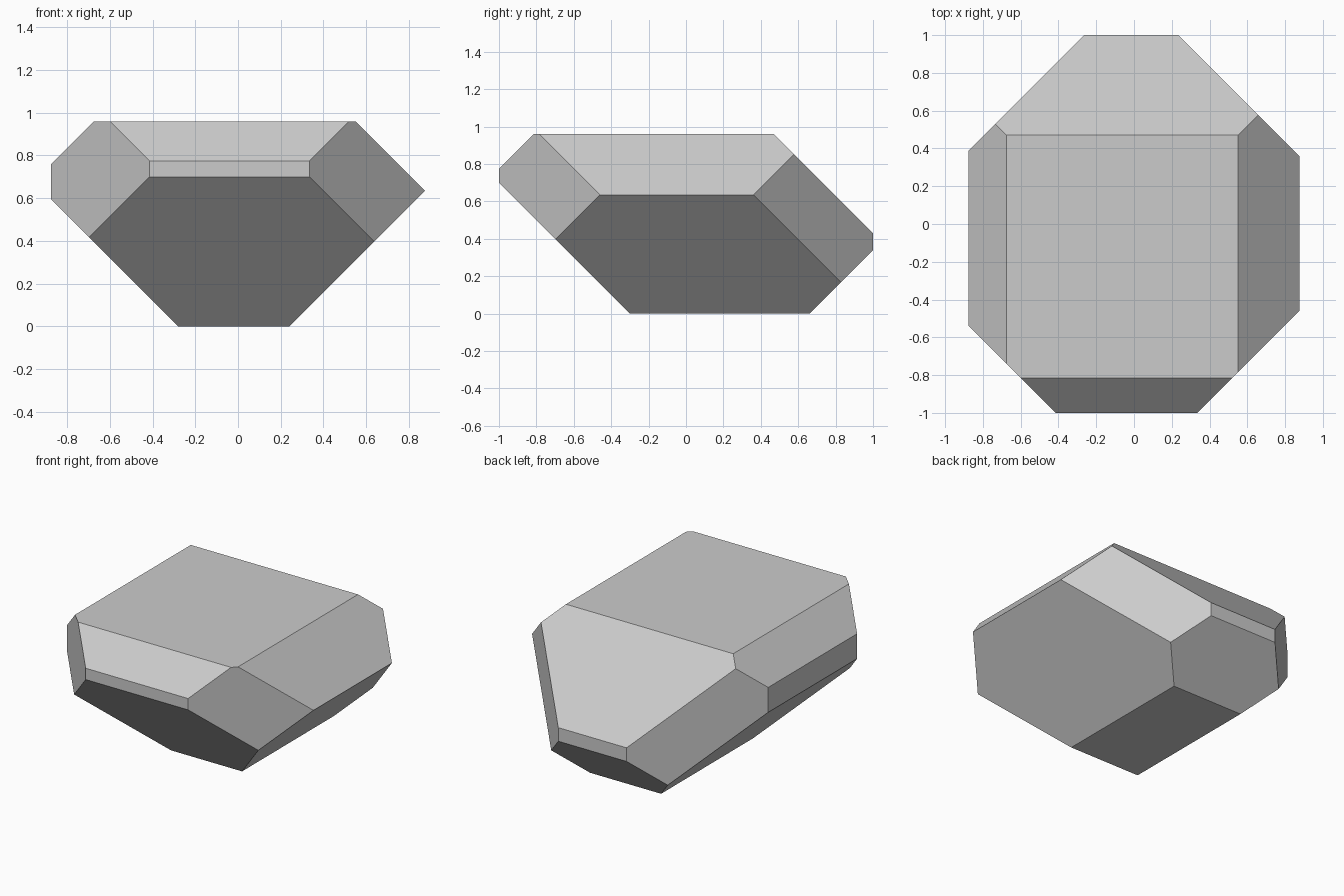
import bpy, bmesh
from mathutils import Vector

if "Cube" in bpy.data.objects:
    bpy.data.objects.remove(bpy.data.objects["Cube"])

# Oversized starting block; its remaining sides become the flat top, bottom, front, back and left
lo, hi = Vector((-0.875, -1.0, 0.0)), Vector((0.95, 1.0, 0.96))
bm = bmesh.new()
bmesh.ops.create_cube(bm, size=1.0)
for v in bm.verts:
    v.co = Vector([(lo[i] + hi[i]) / 2 + v.co[i] * (hi[i] - lo[i]) for i in range(3)])


def chamfer(normal, limit):
    """Cut away everything where normal . p > limit and cap the cut."""
    n = Vector(normal)
    cut = bmesh.ops.bisect_plane(
        bm, geom=bm.verts[:] + bm.edges[:] + bm.faces[:], dist=1e-5,
        plane_co=n * limit / n.length_squared, plane_no=n, clear_outer=True)
    edges = [e for e in cut["geom_cut"] if isinstance(e, bmesh.types.BMEdge)]
    bmesh.ops.edgeloop_fill(bm, edges=edges)


# 45 degree facets: direction and distance
for normal, limit in [
    # left and right slopes
    ((-1, 0, -1), 0.28), ((1, 0, -1), 0.24), ((1, 0, 1), 1.51), ((-1, 0, 1), 1.635),
    # front and back slopes
    ((0, -1, -1), 0.30), ((0, 1, -1), 0.66), ((0, 1, 1), 1.43), ((0, -1, 1), 1.775),
    # upright corners
    ((-1, 1, 0), 1.265), ((1, 1, 0), 1.235), ((1, -1, 0), 1.335), ((-1, -1, 0), 1.415),
]:
    chamfer(normal, limit)

bmesh.ops.remove_doubles(bm, verts=bm.verts[:], dist=1e-4)
bmesh.ops.recalc_face_normals(bm, faces=bm.faces[:])

mesh = bpy.data.meshes.new("faceted_rock")
bm.to_mesh(mesh)
bm.free()
bpy.context.collection.objects.link(bpy.data.objects.new("faceted_rock", mesh))
